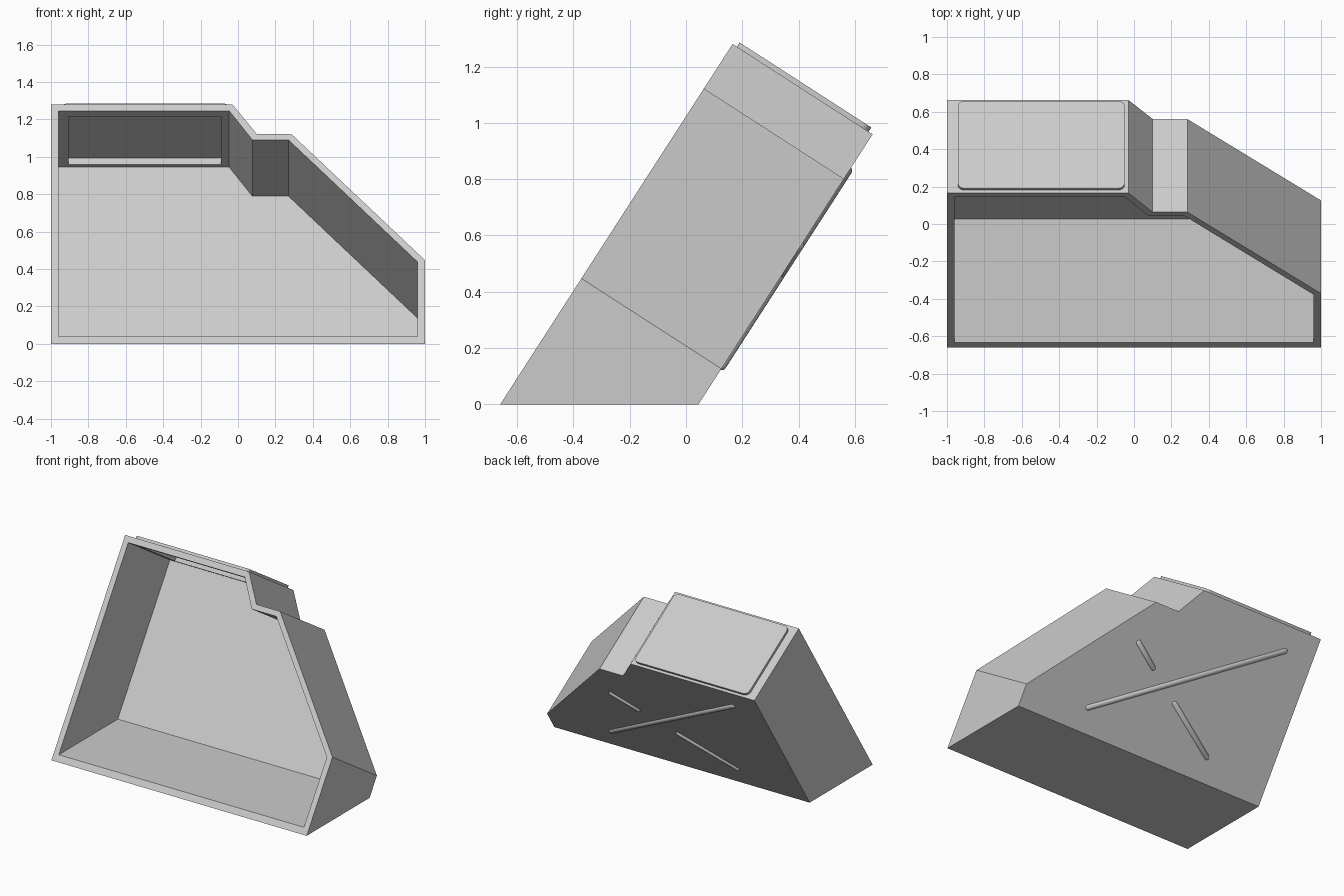
import bpy, bmesh
from math import sqrt
from mathutils import Vector, Matrix

cube = bpy.data.objects.get("Cube")
if cube:
    bpy.data.objects.remove(cube, do_unlink=True)

# One plain grey
grey = bpy.data.materials.new("light_grey")
grey.use_nodes = True
COLOUR = (0.6, 0.6, 0.6, 1)
grey.diffuse_color = COLOUR
grey.node_tree.nodes["Principled BSDF"].inputs["Base Color"].default_value = COLOUR

# The bin leans back: the open front plane is y = FRONT_Y + LEAN * z
LEAN, FRONT_Y, DEPTH, WALL = 0.645, -0.66, 0.592, 0.037
SIZE = sqrt(1 + LEAN * LEAN)
INTO = Vector((0, 1, -LEAN)) / SIZE       # from the front plane to the back
OUT = Vector((0, LEAN, 1)) / SIZE         # up along the lean, normal to the top
TOP = 1.28


def front_point(x, z, depth=0):
    return Vector((x, FRONT_Y + LEAN * z, z)) + INTO * depth


def finish(name, bm):
    bmesh.ops.recalc_face_normals(bm, faces=bm.faces)
    mesh = bpy.data.meshes.new(name)
    bm.to_mesh(mesh)
    bm.free()
    mesh.materials.append(grey)
    obj = bpy.data.objects.new(name, mesh)
    bpy.context.collection.objects.link(obj)
    return obj


def smooth(obj, angle=0.6):
    bpy.ops.object.select_all(action='DESELECT')
    obj.select_set(True)
    bpy.context.view_layer.objects.active = obj
    bpy.ops.object.shade_smooth_by_angle(angle=angle)


def loops(bm, outline, depth):
    """Front and back vertex loops; the last two points rest on a level floor."""
    front = [bm.verts.new(front_point(x, z)) for x, z in outline]
    back = [bm.verts.new(front_point(x, z, depth)) for x, z in outline[:-2]]
    for x, z in outline[-2:]:
        back.append(bm.verts.new((x, FRONT_Y + LEAN * z + depth * SIZE, z)))
    return front, back


def bridge(bm, a, b):
    for i in range(len(a)):
        j = (i + 1) % len(a)
        bm.faces.new((a[i], a[j], b[j], b[i]))


def top_box(x0, x1, d0, d1, n0, n1):
    """A box laid on the sloping top panel."""
    bm = bmesh.new()
    bmesh.ops.create_cube(bm, size=1)
    frame = Matrix((Vector((1, 0, 0)), INTO, OUT)).transposed()
    origin = front_point(0, TOP)
    for v in bm.verts:
        p = v.co + Vector((0.5, 0.5, 0.5))
        local = Vector((x0 + (x1 - x0) * p.x, d0 + (d1 - d0) * p.y, n0 + (n1 - n0) * p.z))
        v.co = origin + frame @ local
    return bm


# Hollow bin shell with an open front
outer = [(-1, TOP), (-0.03, TOP), (0.1, 1.122), (0.285, 1.122), (1, 0.447), (1, 0), (-1, 0)]
inner = [(-0.96, 1.245), (-0.047, 1.245), (0.077, 1.09), (0.27, 1.09),
         (0.96, 0.438), (0.96, 0.04), (-0.96, 0.04)]
bm = bmesh.new()
of, ob = loops(bm, outer, DEPTH)
nf, nb = loops(bm, inner, DEPTH - WALL)
bridge(bm, of, ob)
bridge(bm, nf, nb)
bridge(bm, of, nf)
bm.faces.new(ob)
bm.faces.new(nb)
shell = finish("bin_shell", bm)

# Hatch opening through the top panel
cutter = finish("hatch_cutter", top_box(-0.905, -0.09, 0.055, 0.528, -0.07, 0.05))
cutter.hide_render = True
cut = shell.modifiers.new("hatch_opening", 'BOOLEAN')
cut.operation, cut.solver, cut.object = 'DIFFERENCE', 'EXACT', cutter
bpy.context.view_layer.update()
cut_mesh = bpy.data.meshes.new_from_object(
    shell.evaluated_get(bpy.context.evaluated_depsgraph_get()))
shell.modifiers.clear()
shell.data = cut_mesh
bpy.data.objects.remove(cutter, do_unlink=True)

# Hatch lid with rounded corners
bm = top_box(-0.942, -0.05, 0.018, 0.575, 0, 0.018)
corners = [e for e in bm.edges
           if abs((e.verts[0].co - e.verts[1].co).normalized().dot(OUT)) > 0.99]
bmesh.ops.bevel(bm, geom=corners, offset=0.035, segments=6, profile=0.5, affect='EDGES')
smooth(finish("hatch_lid", bm))


# Crossed stiffening ribs half sunk into the back
def back_rib(name, start, end, radius=0.021, sunk=0.009):
    a, b = (Vector((x, FRONT_Y + LEAN * z + DEPTH * SIZE, z)) - INTO * sunk
            for x, z in (start, end))
    bm = bmesh.new()
    bmesh.ops.create_uvsphere(bm, u_segments=16, v_segments=7, radius=radius)
    half = (b - a).length / 2 - radius
    for v in bm.verts:
        v.co.z += half if v.co.z > 0 else -half
    turn = (b - a).to_track_quat('Z', 'Y').to_matrix().to_4x4()
    bm.transform(Matrix.Translation((a + b) / 2) @ turn)
    smooth(finish(name, bm))


back_rib("long_back_rib", (0.51, 0.127), (-0.79, 0.835))
back_rib("upper_short_back_rib", (0.318, 0.572), (0.115, 0.46))
back_rib("lower_short_back_rib", (-0.105, 0.344), (-0.512, 0.128))
